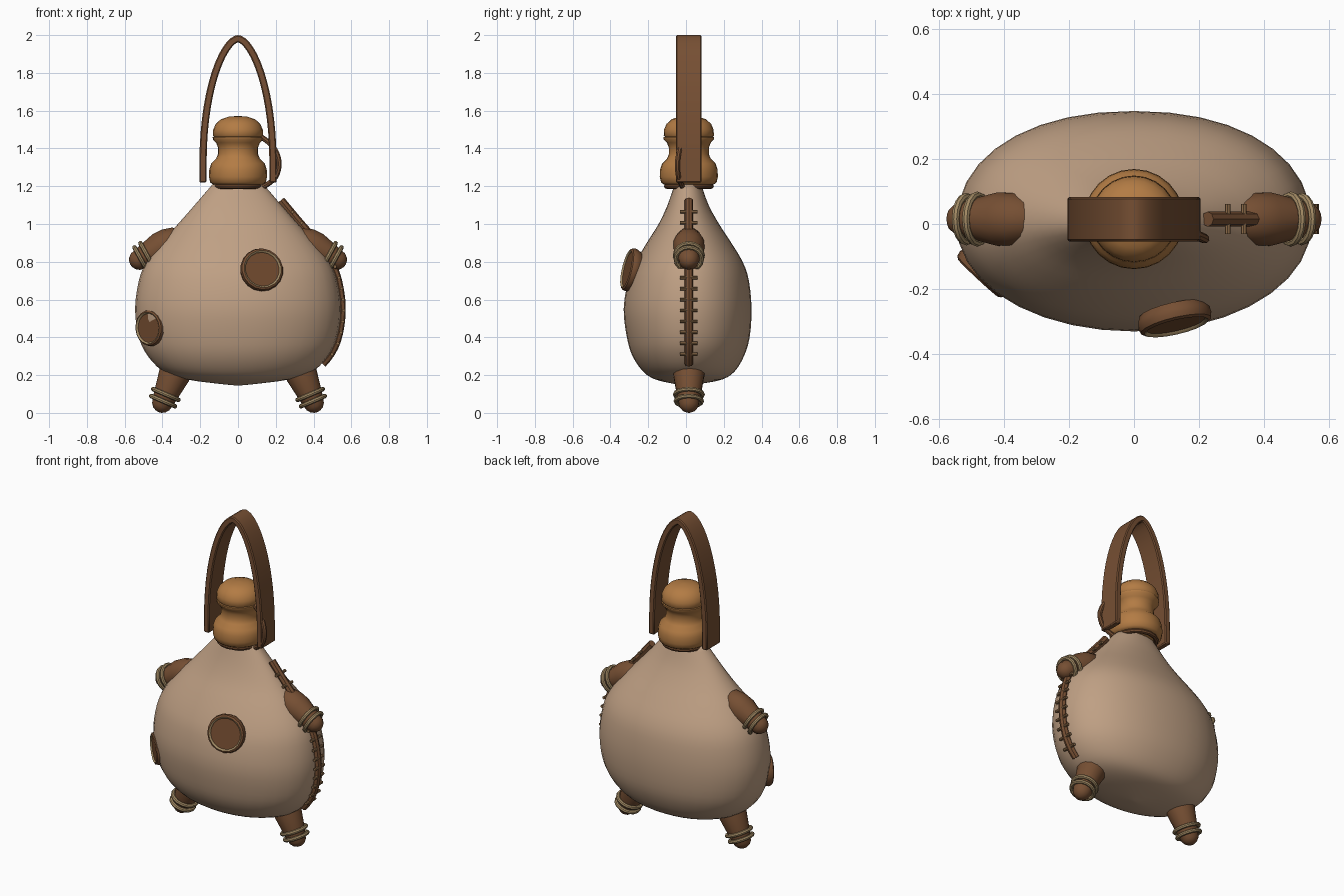
import bpy, bmesh, math
from mathutils import Vector

cube = bpy.data.objects.get("Cube")
if cube:
    bpy.data.objects.remove(cube)


def material(name, rgb):
    m = bpy.data.materials.new(name)
    m.use_nodes = True
    m.diffuse_color = (*rgb, 1)
    m.node_tree.nodes["Principled BSDF"].inputs["Base Color"].default_value = (*rgb, 1)
    return m


HIDE = material("pale hide", (0.52, 0.35, 0.23))
LEATHER = material("brown leather", (0.18, 0.078, 0.033))
DARK = material("dark leather", (0.16, 0.067, 0.027))
WOOD = material("golden wood", (0.45, 0.2, 0.058))
CORD = material("tan cord", (0.37, 0.26, 0.13))
STITCH = material("stitch thread", (0.26, 0.145, 0.065))
CY = 0.015  # shared depth offset of the fittings


def smooth(ob, angle):
    bpy.ops.object.select_all(action='DESELECT')
    ob.select_set(True)
    bpy.context.view_layer.objects.active = ob
    if ob.type == 'CURVE':
        bpy.ops.object.convert(target='MESH')
    bpy.ops.object.shade_smooth_by_angle(angle=math.radians(angle))


def finish(name, bm, mats, angle=40):
    bmesh.ops.recalc_face_normals(bm, faces=bm.faces)
    mesh = bpy.data.meshes.new(name)
    bm.to_mesh(mesh)
    bm.free()
    for m in mats:
        mesh.materials.append(m)
    ob = bpy.data.objects.new(name, mesh)
    bpy.context.collection.objects.link(ob)
    smooth(ob, angle)
    return ob


def spline(points, steps):
    """Catmull-Rom curve through points of any dimension."""
    p = [points[0]] + list(points) + [points[-1]]
    out = []
    for i in range(1, len(p) - 2):
        for s in range(steps):
            t = s / steps
            out.append(tuple(0.5 * (2 * b + (c - a) * t + (2 * a - 5 * b + 4 * c - d) * t * t
                                    + (3 * b - a - 3 * c + d) * t ** 3)
                             for a, b, c, d in zip(*p[i - 1:i + 3])))
    return out + [tuple(points[-1])]


def loft(rings, closed_path=False, row_mats=None):
    """Bridge successive closed rings of points, capping the ends of an open path."""
    bm = bmesh.new()
    vs = [[bm.verts.new(co) for co in ring] for ring in rings]
    n = len(rings[0])
    for i in range(len(vs) if closed_path else len(vs) - 1):
        lo, hi = vs[i], vs[(i + 1) % len(vs)]
        for j in range(n):
            k = (j + 1) % n
            f = bm.faces.new((lo[j], lo[k], hi[k], hi[j]))
            f.material_index = row_mats[i] if row_mats else 0
    if not closed_path:
        bm.faces.new(vs[0])
        bm.faces.new(vs[-1]).material_index = row_mats[-1] if row_mats else 0
    return bm


def lathe(name, profile, mats, loc, axis=(0, 0, 1), segs=16, closed=False, row_mats=None, angle=40):
    """Revolve (radius, height) points about an axis through loc."""
    q = Vector((0, 0, 1)).rotation_difference(Vector(axis).normalized())
    rings = [[Vector(loc) + q @ Vector((r * math.cos(a), r * math.sin(a), h))
              for a in (math.tau * j / segs for j in range(segs))] for r, h in profile]
    return finish(name, loft(rings, closed, row_mats), mats, angle)


def cord_ring(name, loc, axis, radius, thick, mat=CORD):
    prof = [(radius + thick * math.cos(a), thick * math.sin(a))
            for a in (math.tau * i / 8 for i in range(8))]
    return lathe(name, prof, [mat], loc, axis, 16, closed=True)


def tube(name, points, radius, mat):
    cu = bpy.data.curves.new(name, 'CURVE')
    cu.dimensions = '3D'
    cu.bevel_depth, cu.bevel_resolution, cu.use_fill_caps = radius, 2, True
    sp = cu.splines.new('POLY')
    sp.points.add(len(points) - 1)
    for pt, co in zip(sp.points, points):
        pt.co = (*co, 1)
    cu.materials.append(mat)
    ob = bpy.data.objects.new(name, cu)
    bpy.context.collection.objects.link(ob)
    smooth(ob, 40)


# Flask body: height, half width, front depth, back depth
rows = spline([(1.21, .135, .06, .08), (1.1, .23, .098, .12), (1.0, .318, .145, .175),
               (.9, .41, .208, .24), (.8, .485, .265, .3), (.7, .525, .306, .333),
               (.55, .545, .33, .347), (.4, .525, .313, .337), (.3, .477, .283, .307),
               (.22, .395, .228, .258), (.178, .275, .165, .195), (.155, .11, .07, .085),
               (.145, .01, .005, .005)], 3)


def body_ring(z, a, front, back):
    ring = []
    for j in range(36):
        c, s = math.cos(math.tau * j / 36), math.sin(math.tau * j / 36)
        e = .92 if s > 0 else .98  # the back is a little fuller than the front
        ring.append((a * math.copysign(abs(c) ** e, c),
                     (back if s > 0 else front) * math.copysign(abs(s) ** e, s), z))
    return ring


finish("flask_body", loft([body_ring(*r) for r in rows]), [HIDE], 60)


def seam_x(z):
    """Side of the body at a height, lifted slightly toward the shoulder."""
    for hi, lo in zip(rows, rows[1:]):
        if hi[0] >= z >= lo[0]:
            side = hi[1] + (lo[1] - hi[1]) * (hi[0] - z) / (hi[0] - lo[0])
            return side + .003 + .04 * max(0, z - .75)


# Stopper and the binding under it
stopper = [(.13, 1.208), (.147, 1.22), (.154, 1.25), (.152, 1.29), (.142, 1.32), (.115, 1.347),
           (.106, 1.37), (.106, 1.405), (.116, 1.43), (.133, 1.448), (.134, 1.46), (.127, 1.462),
           (.133, 1.468), (.131, 1.5), (.118, 1.53), (.09, 1.555), (.05, 1.568), (.004, 1.572)]
lathe("stopper", stopper, [WOOD], (0, CY, 0), segs=24, angle=50)
cord_ring("neck_binding", (0, CY, 1.2), (0, 0, 1), .118, .014, DARK)

# Capped horns: two arms and two feet, each with a pair of cord rings
for side, sx in (("left", 1), ("right", -1)):
    for part, base, tip in (("arm", (.365, .898), (.522, .812)), ("foot", (.31, .265), (.4, .055))):
        b, t = (Vector((sx * x, CY, z)) for x, z in (base, tip))
        axis = (t - b).normalized()
        length = (t - b).length
        horn = [(.035, -.085), (.065, -.055), (.082, 0), (.084, length * .3), (.062, length - .03)]
        horn += [(.055 * math.cos(a), length + .055 * math.sin(a))
                 for a in (math.radians(d) for d in (0, 25, 50, 72, 88))]
        lathe(f"{side}_{part}", horn, [LEATHER], b, axis, 14)
        for n, back in enumerate((.008, .046)):
            cord_ring(f"{side}_{part}_ring_{n + 1}", t - axis * back, axis, .069 + .004 * n, .012)

# Round patches: rolled leather rim, cord line, sunken disc
for name, loc, normal, r in (("front_patch", (.125, -.293, .757), (.22, -.94, .22), .116),
                             ("side_patch", (-.462, -.148, .45), (-.68, -.73, -.04), .097)):
    prof = [(r * .9, -.03), (r * .98, -.012), (r, .004), (r * .96, .019), (r * .87, .025),
            (r * .82, .022), (r * .79, .016), (r * .02, .016)]
    lathe(name, prof, [LEATHER, CORD, DARK], loc, normal, 18, row_mats=[0, 0, 0, 0, 1, 1, 2])

# Side seam strip with cross stitches
seam_z = [1.125 - .865 * i / 28 for i in range(29)]
tube("side_seam", [(seam_x(z), CY, z) for z in seam_z], .023, LEATHER)
for i in range(14):
    z = .31 + .058 * i
    x = seam_x(z) + .011
    tube(f"stitch_{i + 1}", [(x, CY - .046, z), (x, CY + .046, z)], .009, STITCH)

# Arched strap handle: straight feet running into a half ellipse
arch = [Vector((.204 * math.copysign(abs(math.cos(a)) ** 1.1, math.cos(a)), 1.33 + .67 * math.sin(a)))
        for a in (math.pi * i / 28 for i in range(29))]
path = [Vector((.205, 1.22))] + arch + [Vector((-.205, 1.22))]
rings = []
for i, p in enumerate(path):
    d = (path[min(i + 1, len(path) - 1)] - path[max(i - 1, 0)]).normalized()
    q = p + Vector((-d.y, d.x)) * .038
    rings.append([(p.x, -.054, p.y), (p.x, .083, p.y), (q.x, .083, q.y), (q.x, -.054, q.y)])
strap = finish("handle_strap", loft(rings), [LEATHER], 30)
bevel = strap.modifiers.new("soft edges", 'BEVEL')
bevel.width, bevel.segments, bevel.limit_method = .006, 1, 'ANGLE'
bevel.angle_limit = math.radians(50)

# Thong tying the stopper to the neck
thong = spline([(.125, -.01, 1.46), (.185, -.03, 1.41), (.218, -.045, 1.33),
                (.2, -.04, 1.25), (.14, -.02, 1.2), (.1, 0, 1.19)], 4)
tube("stopper_thong", thong, .014, LEATHER)
